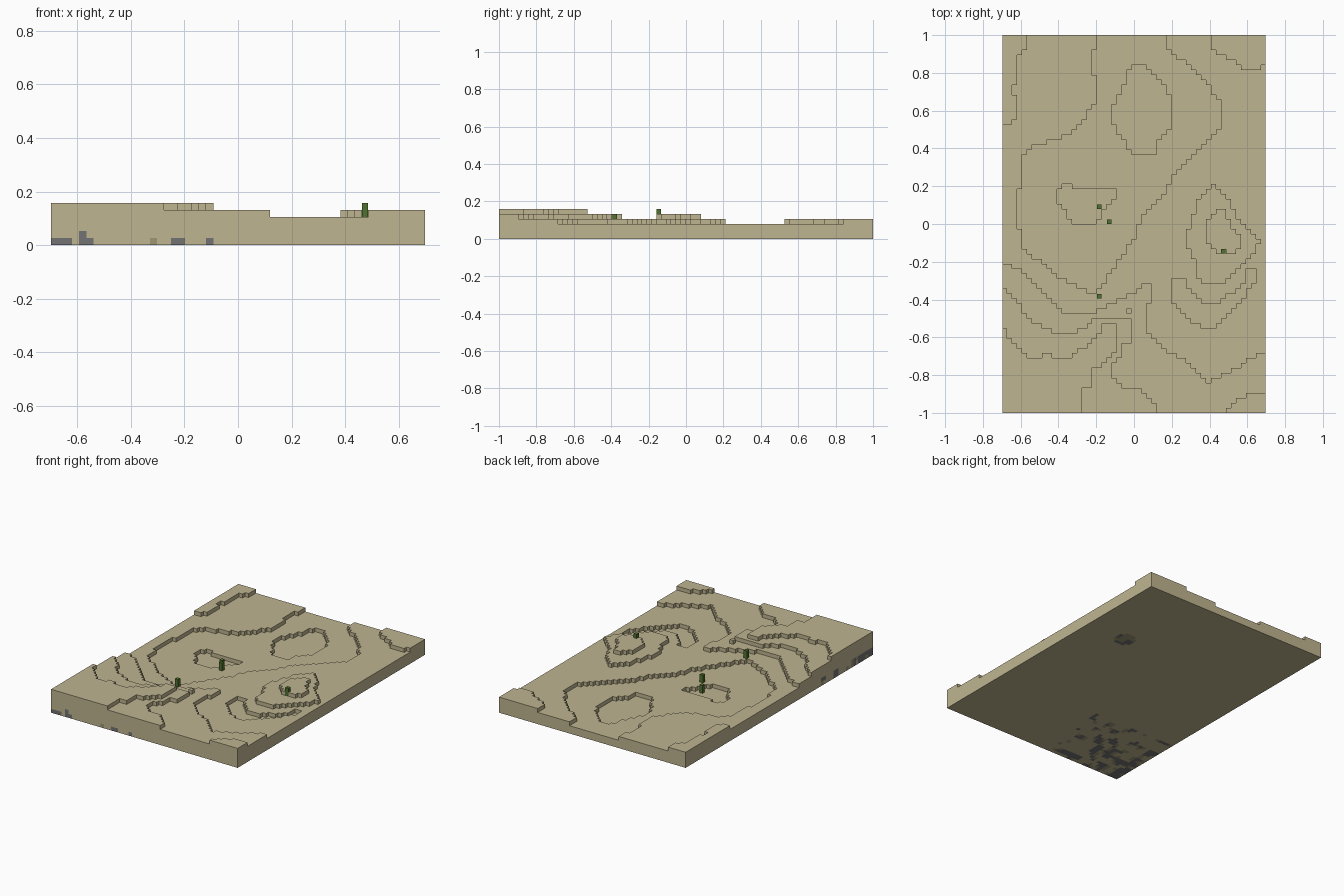
import bpy
import bmesh
from mathutils import Vector, noise
from mathutils.geometry import intersect_point_line

if "Cube" in bpy.data.objects:
    bpy.data.objects.remove(bpy.data.objects["Cube"], do_unlink=True)

COLS, ROWS = 53, 76
CELL = 2 / ROWS


def material(name, colour):
    mat = bpy.data.materials.new(name)
    mat.use_nodes = True
    rgba = (*colour, 1)
    mat.diffuse_color = rgba
    mat.node_tree.nodes["Principled BSDF"].inputs["Base Color"].default_value = rgba
    return mat


sand = material("sand", (0.52, 0.46, 0.28))
stone = material("grey_stone", (0.17, 0.17, 0.17))
gravel = material("dull_gravel", (0.34, 0.3, 0.18))
leaf = material("cactus_green", (0.08, 0.17, 0.03))

# Height map in whole blocks, painted region by region
height = [[3] * ROWS for _ in range(COLS)]


def inside(x, y, outline):
    hit = False
    for (ax, ay), (bx, by) in zip(outline, outline[1:] + outline[:1]):
        if (ay > y) != (by > y) and x < ax + (y - ay) * (bx - ax) / (by - ay):
            hit = not hit
    return hit


def region(level, outline):
    for i in range(COLS):
        for j in range(ROWS):
            if inside(i + 0.5, j + 0.5, outline):
                height[i][j] = level


# Front terraces, rising toward the front right corner
region(4, [(0, 31), (1, 30), (4, 29), (5, 28), (7, 26), (9, 24), (11, 22), (12, 20),
           (19, 20), (20, 21), (22, 22), (24, 23), (26, 24), (29, 26), (30, 26), (30, 23),
           (29, 21), (29, 16), (31, 15), (32, 14), (34, 12), (37, 11), (39, 9), (41, 7),
           (42, 6), (43, 7), (46, 8), (47, 9), (50, 11), (53, 12), (53, 0), (0, 0)])
region(5, [(0, 25), (2, 24), (4, 21), (5, 19), (8, 18), (9, 17), (11, 16), (14, 16),
           (16, 17), (18, 18), (19, 19), (26, 19), (26, 14), (24, 14), (24, 11), (22, 10),
           (22, 8), (23, 6), (25, 5), (28, 5), (29, 3), (31, 2), (31, 0), (0, 0)])
region(6, [(0, 18), (1, 16), (2, 14), (4, 13), (5, 11), (8, 11), (9, 13), (11, 11),
           (14, 11), (16, 13), (18, 14), (20, 16), (20, 18), (23, 18), (23, 12),
           (21, 10), (19, 9), (18, 8), (18, 5), (16, 5), (16, 0), (0, 0)])
# Raised corners
region(5, [(45, 0), (46, 1), (47, 2), (48, 3), (50, 4), (53, 4), (53, 0)])
region(4, [(0, 58), (2, 58), (3, 60), (3, 63), (2, 65), (3, 67), (3, 71), (5, 73),
           (5, 76), (0, 76)])
region(4, [(42, 76), (42, 74), (44, 72), (47, 71), (48, 69), (52, 69), (53, 70), (53, 76)])
# Wide valley
region(2, [(19, 76), (19, 73), (18, 72), (18, 69), (19, 68), (19, 63), (17, 60), (16, 58),
           (13, 56), (11, 55), (7, 54), (4, 51), (4, 45), (3, 44), (3, 39), (4, 36),
           (4, 34), (7, 31), (10, 29), (12, 27), (16, 25), (19, 24), (21, 27), (23, 30),
           (25, 33), (27, 36), (28, 39), (30, 42), (33, 44), (34, 47), (37, 50), (39, 52),
           (42, 55), (44, 57), (44, 63), (42, 65), (41, 67), (39, 69), (37, 71), (34, 72),
           (33, 74), (33, 76)])
# Two hollows in the valley floor
region(1, [(22, 60), (23, 63), (25, 67), (26, 70), (29, 70), (31, 68), (33, 65), (34, 63),
           (34, 57), (31, 54), (31, 52), (27, 52), (25, 54), (23, 57)])
region(1, [(11, 42), (11, 44), (13, 46), (14, 46), (14, 45), (23, 45), (23, 43), (20, 41),
           (20, 40), (19, 38), (14, 38), (13, 41)])
# Hill with its top, and the crescent hollow in front of it
region(4, [(37, 35), (38, 38), (39, 42), (41, 44), (42, 46), (43, 46), (45, 44), (47, 40),
           (49, 38), (50, 37), (52, 35), (51, 32), (48, 29), (46, 27), (44, 26), (40, 26),
           (39, 28), (39, 31), (38, 32)])
region(5, [(41, 34), (41, 38), (43, 41), (45, 41), (46, 37), (48, 36), (48, 34), (47, 32),
           (45, 32), (45, 33), (44, 33), (44, 32), (43, 32), (42, 34)])
region(2, [(34, 23), (34, 26), (35, 27), (37, 27), (37, 25), (39, 24), (40, 22), (44, 22),
           (46, 24), (48, 25), (49, 27), (49, 29), (51, 29), (51, 26), (49, 24), (47, 21),
           (44, 18), (42, 17), (39, 18), (36, 21)])
# Lone block
height[25][20] = 5

# Stone showing through on the front face, as (column, blocks high)
front_stone = {0: 1, 1: 1, 2: 1, 4: 2, 5: 1, 17: 1, 18: 1, 22: 1}


def ground_colour(i, j, k, is_front=False):
    """Stone and gravel pockets low in the front corner, and one small pocket behind."""
    if is_front:
        if i == 14 and k == 0:
            return 2
        return 1 if k < front_stone.get(i, 0) else 0
    if k > 1:
        return 0
    reach = max(i / 25, j / 21)
    grain = noise.noise(Vector((i, j, k)) * 0.37)
    if reach < 1 and grain > reach * 0.55 - 0.25:
        return 1 if grain > reach * 0.5 - 0.1 else 2
    if (i - 41) ** 2 + (j - 52) ** 2 < 7:
        return 1 if grain > 0 else 2
    return 0


def place(i, j, k):
    return ((i - COLS / 2) * CELL, (j - ROWS / 2) * CELL, k * CELL)


def new_object(name, bm, mats):
    mesh = bpy.data.meshes.new(name)
    bm.to_mesh(mesh)
    bm.free()
    for mat in mats:
        mesh.materials.append(mat)
    obj = bpy.data.objects.new(name, mesh)
    bpy.context.collection.objects.link(obj)
    return obj


# Blocky ground: tops, underside and every exposed step
bm = bmesh.new()
corners = {}


def quad(points, colour=0):
    verts = []
    for p in points:
        if p not in corners:
            corners[p] = bm.verts.new(place(*p))
        verts.append(corners[p])
    bm.faces.new(verts).material_index = colour


for i in range(COLS):
    for j in range(ROWS):
        top = height[i][j]
        ring = [(i, j), (i + 1, j), (i + 1, j + 1), (i, j + 1)]
        quad([(*p, top) for p in ring])
        quad([(*p, 0) for p in reversed(ring)], ground_colour(i, j, 0))
        for side, (dx, dy) in enumerate([(0, -1), (1, 0), (0, 1), (-1, 0)]):
            ni, nj = i + dx, j + dy
            rim = not (0 <= ni < COLS and 0 <= nj < ROWS)
            low = 0 if rim else height[ni][nj]
            a, b = ring[side], ring[(side + 1) % 4]
            for k in range(low, top):
                colour = ground_colour(i, j, k, side == 0) if rim else 0
                quad([(*a, k), (*b, k), (*b, k + 1), (*a, k + 1)], colour)
new_object("terrain", bm, [sand, stone, gravel])

# Small cacti, each two blocks tall
for n, (i, j) in enumerate([(19, 41), (21, 38), (19, 23), (44, 32)]):
    bm = bmesh.new()
    bmesh.ops.create_cube(bm, size=CELL)
    bmesh.ops.scale(bm, vec=(0.9, 0.9, 2), verts=bm.verts)
    base = place(i + 0.5, j + 0.5, height[i][j] + 1)
    bmesh.ops.translate(bm, vec=base, verts=bm.verts)
    new_object(f"cactus_{n + 1}", bm, [leaf])
